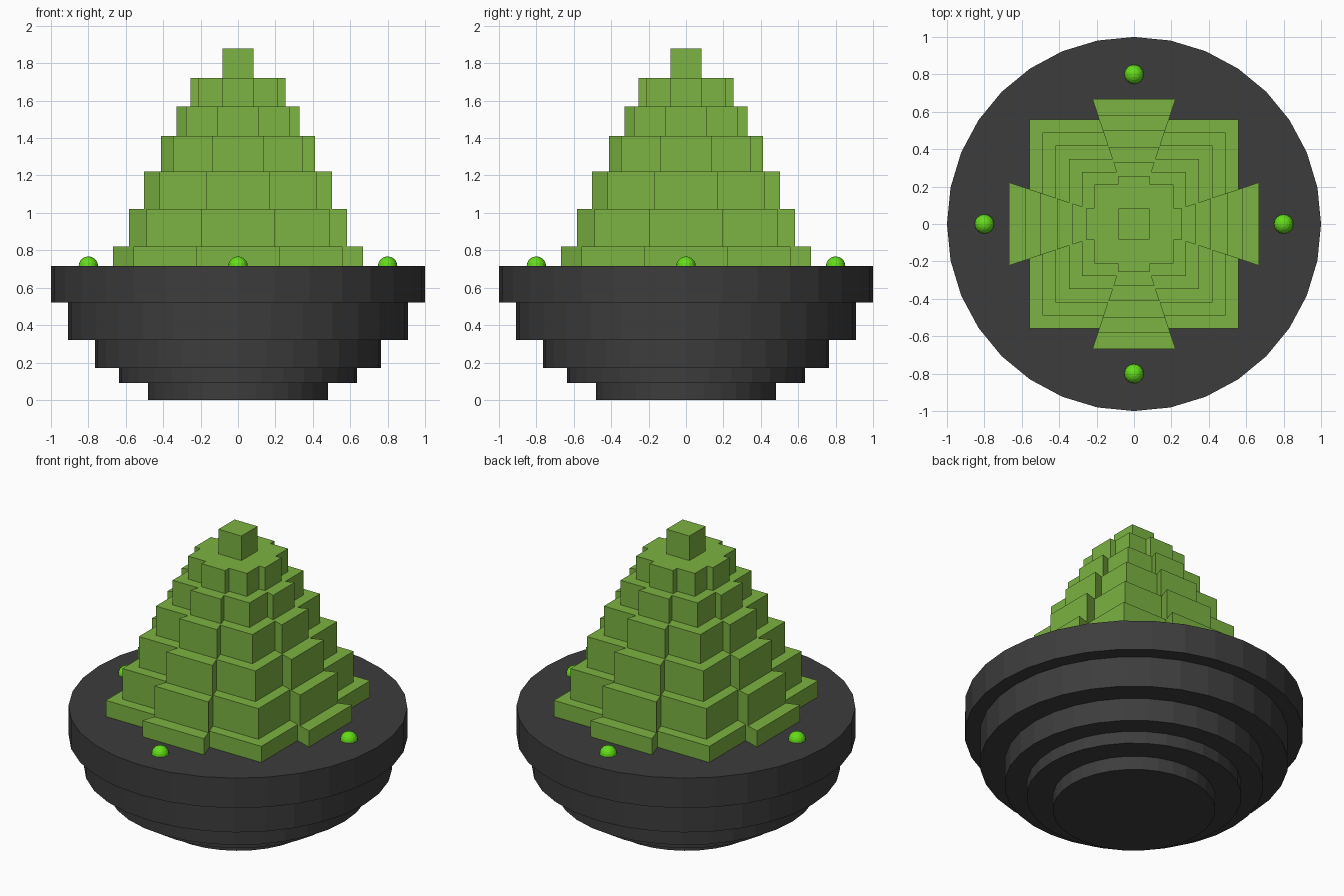
import bpy, bmesh, math

if "Cube" in bpy.data.objects:
    bpy.data.objects.remove(bpy.data.objects["Cube"])


def material(name, rgb):
    m = bpy.data.materials.new(name)
    m.diffuse_color = (*rgb, 1)
    m.use_nodes = True
    m.node_tree.nodes["Principled BSDF"].inputs["Base Color"].default_value = m.diffuse_color
    return m


LEAF = material("leaf green", (0.202, 0.451, 0.054))
POT = material("charcoal", (0.046, 0.046, 0.046))
BUD = material("bright green", (0.127, 0.723, 0.009))


def finish(bm, name, mat):
    bmesh.ops.recalc_face_normals(bm, faces=bm.faces)
    me = bpy.data.meshes.new(name)
    bm.to_mesh(me)
    bm.free()
    me.materials.append(mat)
    ob = bpy.data.objects.new(name, me)
    bpy.context.collection.objects.link(ob)
    return ob


def prism(name, outline, z0, z1, mat):
    """Extrude a flat outline from z0 up to z1."""
    bm = bmesh.new()
    face = bm.faces.new([bm.verts.new((x, y, z0)) for x, y in outline])
    ext = bmesh.ops.extrude_face_region(bm, geom=[face], use_keep_orig=True)
    top = [g for g in ext["geom"] if isinstance(g, bmesh.types.BMVert)]
    bmesh.ops.translate(bm, verts=top, vec=(0, 0, z1 - z0))
    return finish(bm, name, mat)


def four_way(points):
    """Repeat outline points at quarter turns, counter-clockwise."""
    out, pts = [], list(points)
    for _ in range(4):
        out += pts
        pts = [(-y, x) for x, y in pts]
    return out


# Stepped round pot
pot_radii = [0.48, 0.635, 0.765, 0.91, 1.0]
pot_z = [0, 0.09, 0.17, 0.32, 0.52, 0.715]
for i, r in enumerate(pot_radii):
    ring = [(r * math.cos(math.tau * k / 32), r * math.sin(math.tau * k / 32)) for k in range(32)]
    prism(f"pot_step_{i + 1}", ring, pot_z[i], pot_z[i + 1], POT)

# Plant tiers: square core with a flared wing on each side
tips = [0.667, 0.583, 0.503, 0.412, 0.33, 0.253]
cores = [0.56, 0.49, 0.42, 0.348, 0.277, 0.212]
tier_z = [0.715, 0.82, 1.02, 1.22, 1.41, 1.57, 1.72, 1.88]
for i, (t, c) in enumerate(zip(tips, cores)):
    outer = t / 3
    inner = outer if i == 5 else c / 3      # the top tier has straight wings
    outline = four_way([(c, -inner), (t, -outer), (t, outer), (c, inner), (c, c)])
    prism(f"plant_tier_{i + 1}", outline, tier_z[i], tier_z[i + 1], LEAF)

# Square tip
prism("plant_tip", four_way([(0.083, 0.083)]), tier_z[6], tier_z[7], LEAF)

# Four small buds on the soil
for i, (x, y) in enumerate(four_way([(0.8, 0)])):
    bm = bmesh.new()
    bmesh.ops.create_uvsphere(bm, u_segments=16, v_segments=10, radius=0.052)
    bud = finish(bm, f"bud_{i + 1}", BUD)
    bud.location = (x, y, 0.715)
